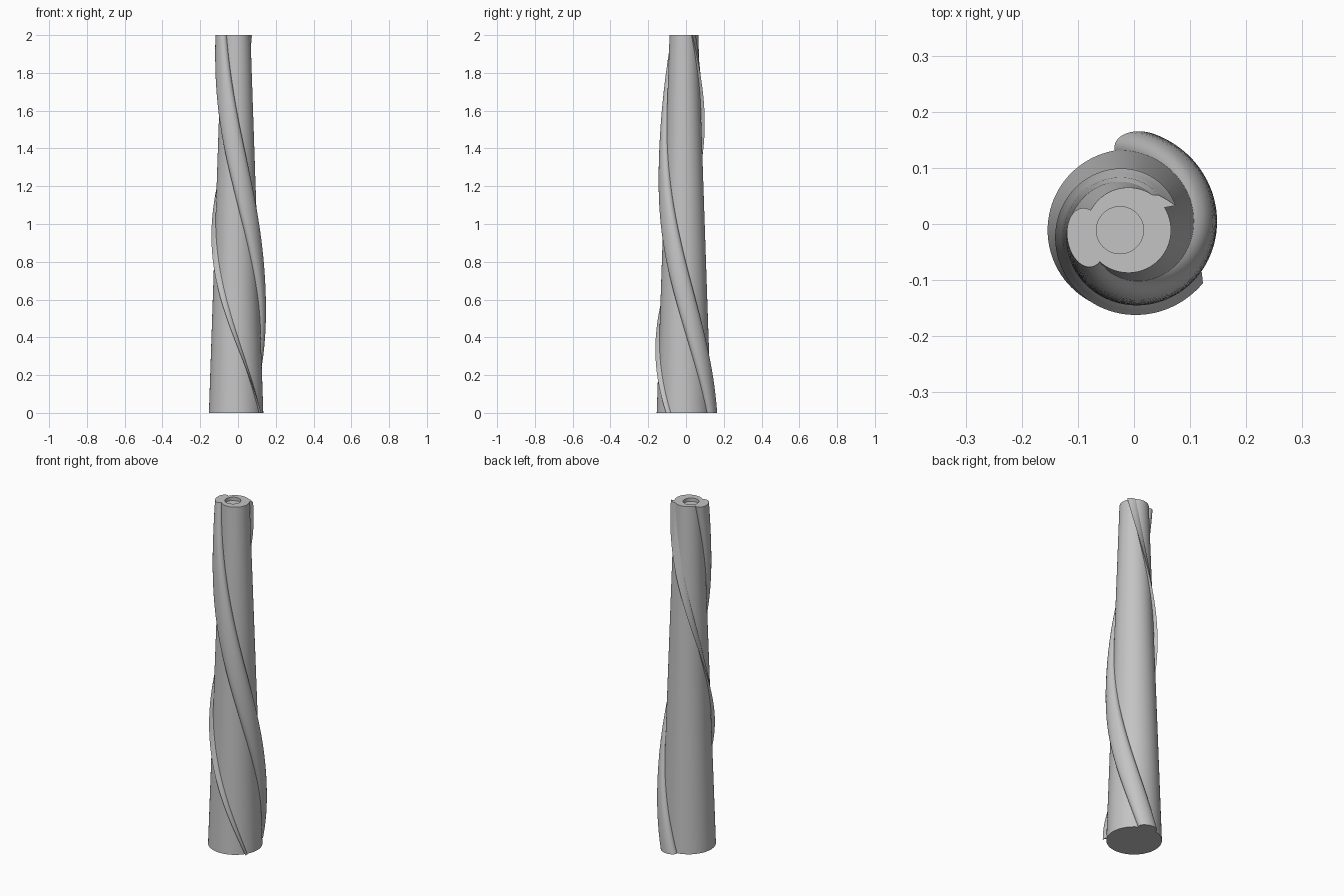
import bpy, bmesh
from math import sin, cos, radians, pi, sqrt

cube = bpy.data.objects.get("Cube")
if cube:
    bpy.data.objects.remove(cube, do_unlink=True)

HEIGHT, R_BOTTOM, R_TOP = 2.0, 0.144, 0.076
AXIS = (-0.01, -0.011)

grey = bpy.data.materials.new("plain grey")
grey.use_nodes = True
grey.diffuse_color = (0.55, 0.55, 0.55, 1)
grey.node_tree.nodes["Principled BSDF"].inputs["Base Color"].default_value = grey.diffuse_color


def core_radius(z):
    return R_BOTTOM + (R_TOP - R_BOTTOM) * z / HEIGHT


def circle(cx, r, z, n=96):
    return [(cx + r * cos(2 * pi * i / n), r * sin(2 * pi * i / n), z) for i in range(n)]


def loft(name, rings):
    """Bridge closed rings in order and cap both ends."""
    bm = bmesh.new()
    rows = [[bm.verts.new(p) for p in ring] for ring in rings]
    n = len(rows[0])
    for a, b in zip(rows, rows[1:]):
        for i in range(n):
            j = (i + 1) % n
            bm.faces.new((a[i], a[j], b[j], b[i]))
    bm.faces.new(rows[0][::-1])
    bm.faces.new(rows[-1])
    bmesh.ops.recalc_face_normals(bm, faces=bm.faces)
    mesh = bpy.data.meshes.new(name)
    bm.to_mesh(mesh)
    bm.free()
    mesh.materials.append(grey)
    obj = bpy.data.objects.new(name, mesh)
    obj.location = (*AXIS, 0)
    bpy.context.collection.objects.link(obj)
    bpy.ops.object.select_all(action='DESELECT')
    obj.select_set(True)
    bpy.context.view_layer.objects.active = obj
    bpy.ops.object.shade_smooth_by_angle(angle=radians(35))
    return obj


def spiral(name, section, start, end, steps=120):
    """Sweep a (sideways, outward) section up the cone while it turns."""
    rings = []
    for k in range(steps + 1):
        t = k / steps
        z = HEIGHT * t
        a = radians(start + (end - start) * t)
        r = core_radius(z)
        rings.append([((r + h) * cos(a) - s * sin(a), (r + h) * sin(a) + s * cos(a), z)
                      for s, h in section(t, r)])
    return loft(name, rings)


# Tapered core with a shallow socket in its top
loft("tapered_core", [
    circle(0, R_BOTTOM, 0),
    circle(0, R_TOP, HEIGHT),
    circle(-0.015, 0.042, HEIGHT),
    circle(-0.015, 0.042, HEIGHT - 0.02),
])


# Rounded rib: an ellipse with its buried underside trimmed
def round_section(t, r):
    n = 40
    return [(0.053 * cos(2 * pi * i / n), max(0.034 * sin(2 * pi * i / n), -0.018 - 0.0001 * (i % 2)))
            for i in range(n)]


spiral("rounded_rib", round_section, 439, 190)


# Thin fin: a sharp lip on one side, easing back into the core on the other
def fin_section(t, r):
    width = 0.014 + 0.022 * t

    def on_core(s, h):
        return s, sqrt(r * r - s * s) - r + h
    return [on_core(-0.004, 0.019), on_core(0.4 * width, 0.011), on_core(0.75 * width, 0.007),
            on_core(width, -0.003), on_core(0.5 * width, -0.008), on_core(0.004, -0.004)]


spiral("thin_fin", fin_section, 326, 30)
